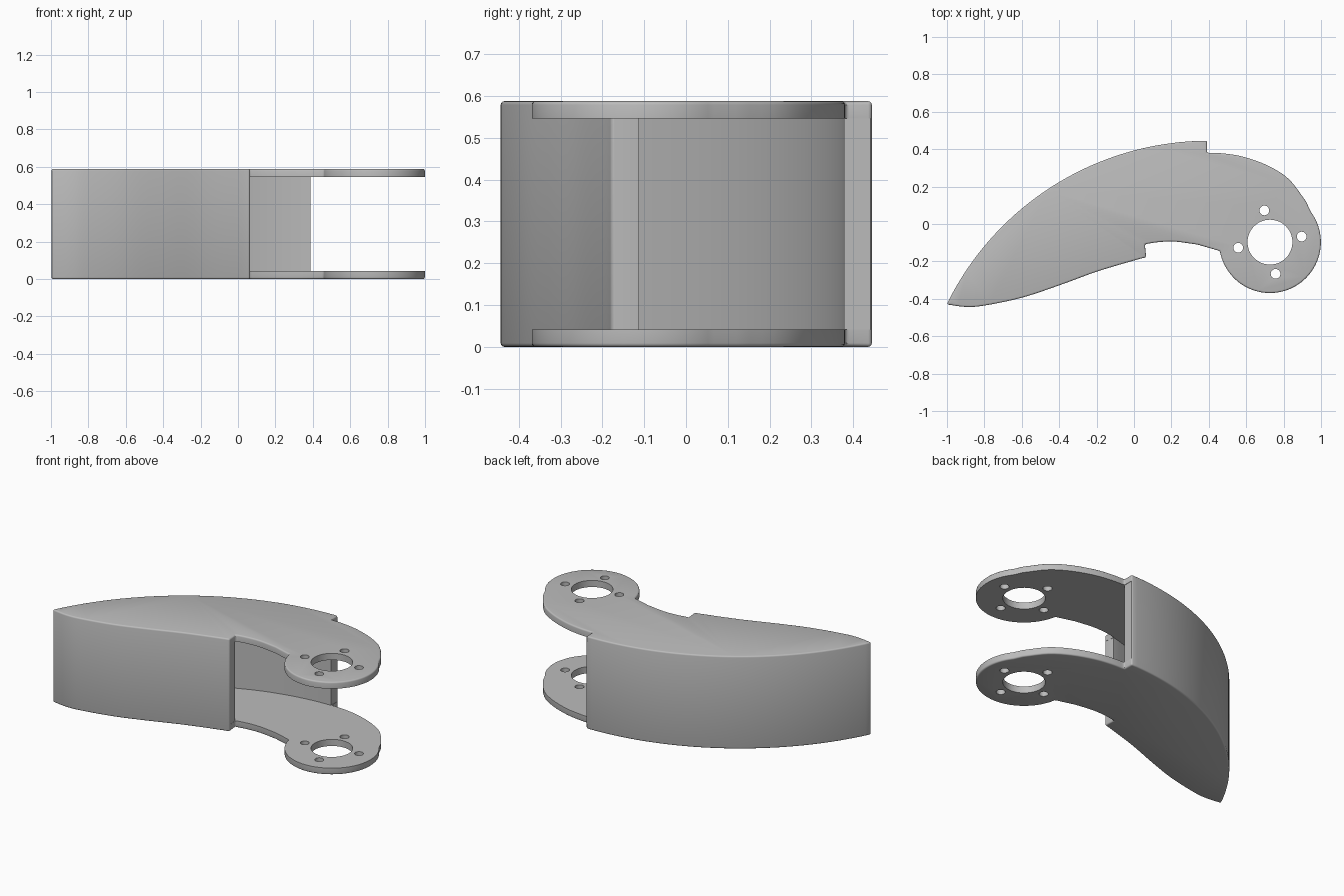
import bpy, bmesh
from math import sin, cos, radians, degrees, atan2
from mathutils import Vector

if "Cube" in bpy.data.objects:
    bpy.data.objects.remove(bpy.data.objects["Cube"])

HEIGHT, PLATE, WALL = 0.588, 0.042, 0.067
BACK_CENTRE, BACK_R = Vector((0.4, -1.115)), 1.56
HUB, HUB_R = Vector((0.727, -0.097)), 0.272

grey = bpy.data.materials.new("plain grey")
grey.use_nodes = True
grey.diffuse_color = (0.5, 0.5, 0.5, 1)
grey.node_tree.nodes["Principled BSDF"].inputs["Base Color"].default_value = (0.5, 0.5, 0.5, 1)


def arc(centre, r, a0, a1, n):
    angles = [radians(a0 + (a1 - a0) * i / n) for i in range(n + 1)]
    return [centre + Vector((cos(a), sin(a))) * r for a in angles]


def spline(points, steps):
    """Smooth curve through the points."""
    p = [Vector(q) for q in points]
    p = [2 * p[0] - p[1]] + p + [2 * p[-1] - p[-2]]
    out = []
    for a, b, c, d in zip(p, p[1:], p[2:], p[3:]):
        for i in range(steps):
            t = i / steps
            out.append(0.5 * (2 * b + (c - a) * t + (2 * a - 5 * b + 4 * c - d) * t * t
                              + (3 * b - a - 3 * c + d) * t ** 3))
    return out + [p[-2]]


def add_prism(bm, outline, z0, z1):
    face = bm.faces.new([bm.verts.new((p.x, p.y, z0)) for p in outline])
    new = bmesh.ops.extrude_face_region(bm, geom=[face])["geom"]
    bmesh.ops.translate(bm, vec=(0, 0, z1 - z0),
                        verts=[v for v in new if isinstance(v, bmesh.types.BMVert)])


def prism_object(name, prisms):
    bm = bmesh.new()
    for outline, z0, z1 in prisms:
        add_prism(bm, outline, z0, z1)
    bmesh.ops.recalc_face_normals(bm, faces=bm.faces)
    mesh = bpy.data.meshes.new(name)
    bm.to_mesh(mesh)
    bm.free()
    mesh.materials.append(grey)
    obj = bpy.data.objects.new(name, mesh)
    bpy.context.collection.objects.link(obj)
    return obj


def back_angle(p):
    return degrees(atan2(p.y - BACK_CENTRE.y, p.x - BACK_CENTRE.x))


# Claw outline, counter-clockwise from the tip
tip = Vector((-1, -0.43))
front = spline([tip, (-0.9, -0.443), (-0.8, -0.436), (-0.6, -0.394), (-0.4, -0.328),
                (-0.2, -0.255), (0, -0.195), (0.065, -0.178)], 5)
arm_front = spline([(0.058, -0.108), (0.13, -0.097), (0.22, -0.094), (0.34, -0.11)], 4)
hub_rim = arc(HUB, HUB_R, 190, 397, 56)
arm_back = spline([(0.92, 0.12), (0.83, 0.238), (0.72, 0.31), (0.59, 0.358),
                   (0.48, 0.377), (0.39, 0.381)], 4)
back = arc(BACK_CENTRE, BACK_R, back_angle(Vector((0.39, 0.445))), back_angle(tip), 44)
outline = front + arm_front + hub_rim + arm_back + back[:-1]
claw = prism_object("claw", [(outline, 0, HEIGHT)])

# Hollow between the curved walls, open around the arm plates
inner_r = BACK_R - WALL
inner_front = []
for a, b in zip(front, front[1:]):
    d = (b - a).normalized()
    q = b + Vector((-d.y, d.x)) * WALL
    if (q - BACK_CENTRE).length < inner_r - 0.005:
        inner_front.append(q)
inner_front[-1] = Vector((0.056, -0.112))
inner_back = arc(BACK_CENTRE, inner_r, back_angle(Vector((0.388, 0.378))),
                 back_angle(inner_front[0]) + 0.5, 40)
opening = [Vector(p) for p in ((0.066, -0.19), (0.066, -0.7), (1.2, -0.7), (1.2, 0.7), (0.388, 0.7))]
cavity = prism_object("cavity_cutter", [(inner_front + opening + inner_back, PLATE, HEIGHT - PLATE)])

# Hub bore and four bolt holes
holes = [(arc(HUB, 0.12, 0, 352.5, 47), -0.1, 0.7)]
for bolt in arc(HUB, 0.172, 10, 280, 3):
    holes.append((arc(bolt, 0.026, 0, 345, 23), -0.1, 0.7))
bores = prism_object("hole_cutter", holes)

# Rounded rims, then the cuts
bpy.context.view_layer.objects.active = claw
claw.select_set(True)
bevel = claw.modifiers.new("rounded_edges", "BEVEL")
bevel.width = 0.009
bevel.segments = 3
bevel.limit_method = "ANGLE"
bevel.angle_limit = radians(35)
bpy.ops.object.modifier_apply(modifier=bevel.name)
for cutter in (cavity, bores):
    cutter.hide_render = True
    cut = claw.modifiers.new(cutter.name, "BOOLEAN")
    cut.operation = "DIFFERENCE"
    cut.solver = "EXACT"
    cut.object = cutter
    bpy.ops.object.modifier_apply(modifier=cut.name)
    bpy.data.objects.remove(cutter)
bpy.ops.object.shade_smooth_by_angle(angle=radians(32))
